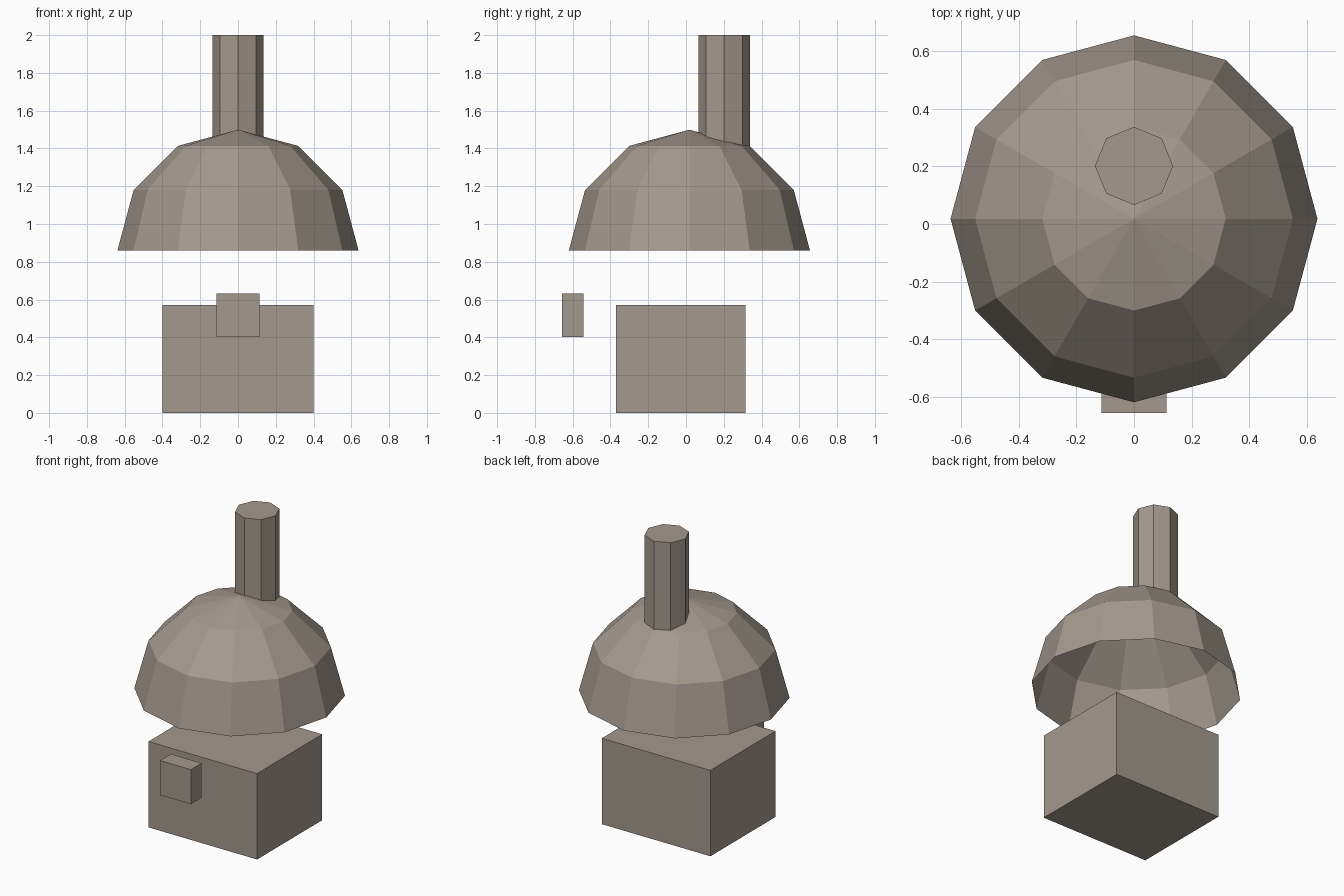
import bpy, bmesh
from mathutils import Matrix, Vector

cube = bpy.data.objects.get("Cube")
if cube:
    bpy.data.objects.remove(cube, do_unlink=True)

COLOR = (0.37, 0.32, 0.27, 1.0)
stone = bpy.data.materials.new("warm_grey")
stone.use_nodes = True
stone.diffuse_color = COLOR
stone.node_tree.nodes["Principled BSDF"].inputs["Base Color"].default_value = COLOR


def add_part(name, bm, center):
    """Turn a bmesh into a flat-shaded object at the given centre."""
    bmesh.ops.translate(bm, verts=bm.verts, vec=Vector(center))
    mesh = bpy.data.meshes.new(name)
    bm.to_mesh(mesh)
    bm.free()
    mesh.materials.append(stone)
    obj = bpy.data.objects.new(name, mesh)
    bpy.context.collection.objects.link(obj)
    return obj


def add_box(name, size, center):
    bm = bmesh.new()
    bmesh.ops.create_cube(bm, size=1, matrix=Matrix.Diagonal((*size, 1)))
    add_part(name, bm, center)


# Square body and the small block floating in front of it
add_box("body", (0.8, 0.685, 0.572), (0, -0.028, 0.286))
add_box("front_block", (0.226, 0.114, 0.23), (0, -0.6, 0.516))

# Open twelve-sided dome: the upper half of a coarse sphere
bm = bmesh.new()
bmesh.ops.create_uvsphere(bm, u_segments=12, v_segments=6, radius=0.638)
lower = [v for v in bm.verts if v.co.z < -0.01]
bmesh.ops.delete(bm, geom=lower, context="VERTS")
add_part("dome", bm, (0, 0.018, 0.861))

# Octagonal chimney behind the apex
top, bottom = 2.0, 1.39
bm = bmesh.new()
bmesh.ops.create_cone(bm, cap_ends=True, segments=8, radius1=0.136,
                      radius2=0.136, depth=top - bottom)
add_part("chimney", bm, (0, 0.202, (top + bottom) / 2))
